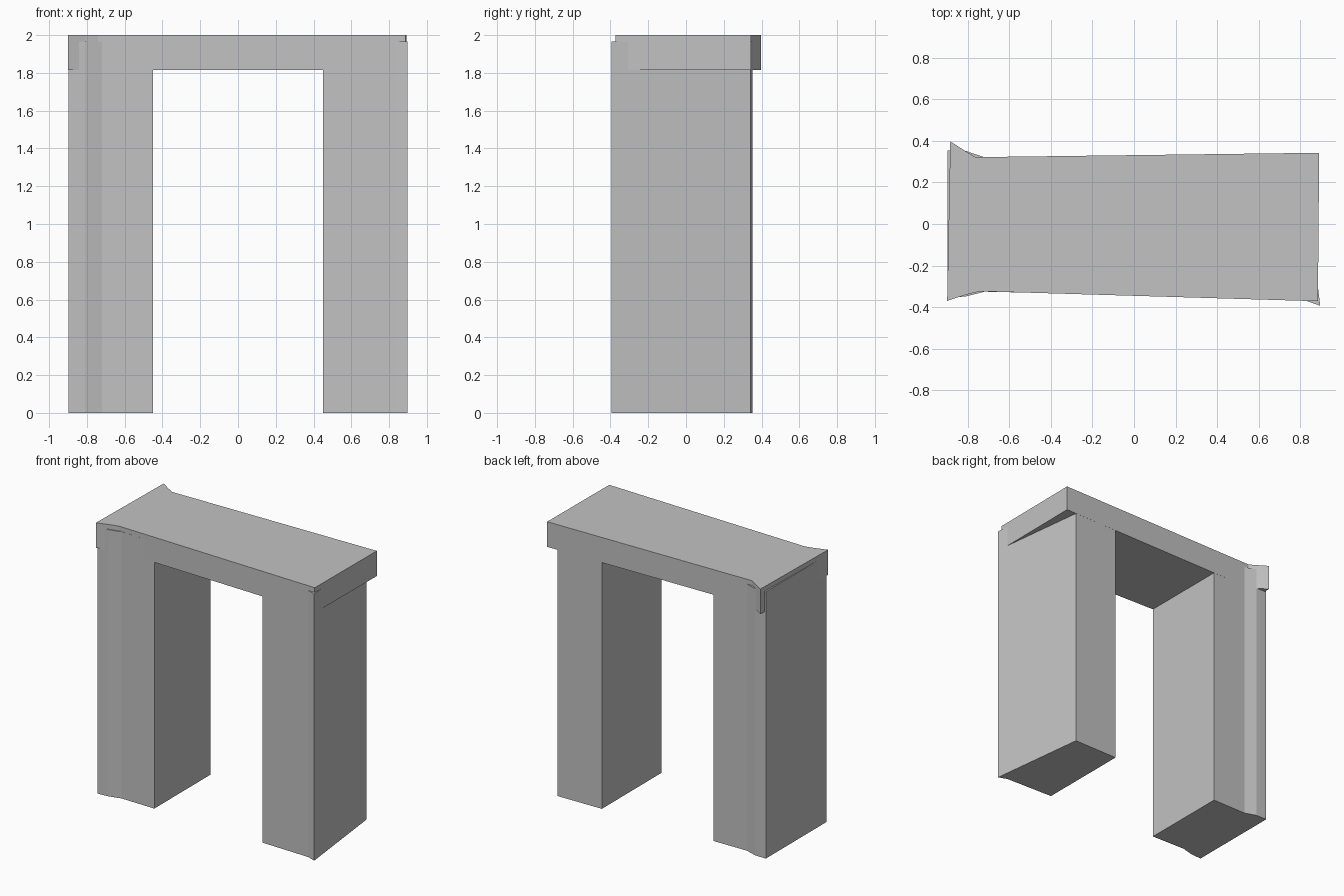
import bpy
import bmesh

cube = bpy.data.objects.get("Cube")
if cube:
    bpy.data.objects.remove(cube, do_unlink=True)

# Plain stone colour
stone = bpy.data.materials.new("grey_stone")
stone.use_nodes = True
GREY = (0.54, 0.54, 0.54, 1.0)
stone.diffuse_color = GREY
stone.node_tree.nodes["Principled BSDF"].inputs["Base Color"].default_value = GREY


def slab(name, outline, bottom, top):
    """Extrude a plan outline (anticlockwise) from bottom to top."""
    bm = bmesh.new()
    base = bm.faces.new([bm.verts.new((x, y, bottom)) for x, y in outline])
    result = bmesh.ops.extrude_face_region(bm, geom=[base], use_keep_orig=True)
    raised = [v for v in result["geom"] if isinstance(v, bmesh.types.BMVert)]
    bmesh.ops.translate(bm, verts=raised, vec=(0, 0, top - bottom))
    bmesh.ops.recalc_face_normals(bm, faces=bm.faces)
    mesh = bpy.data.meshes.new(name)
    bm.to_mesh(mesh)
    bm.free()
    mesh.materials.append(stone)
    obj = bpy.data.objects.new(name, mesh)
    bpy.context.collection.objects.link(obj)
    return obj


LEG_TOP = 1.965

# Lintel with one flared end
slab("lintel", [(-0.9, -0.37), (-0.81, -0.341), (-0.74, -0.324),
                (0.886, -0.372), (0.892, 0.343), (-0.763, 0.322),
                (-0.81, 0.35), (-0.885, 0.398)], 1.815, 2.0)

# Right pillar, thickened towards its outer edge
slab("right_pillar", [(-0.898, -0.355), (-0.81, -0.349), (-0.72, -0.326),
                      (-0.45, -0.332), (-0.45, 0.325), (-0.725, 0.323),
                      (-0.81, 0.352), (-0.898, 0.353)], 0.0, LEG_TOP)

# Left pillar, its outer face running inwards to the back
slab("left_pillar", [(0.45, -0.358), (0.83, -0.37), (0.897, -0.394),
                     (0.81, 0.341), (0.45, 0.337)], 0.0, LEG_TOP)
